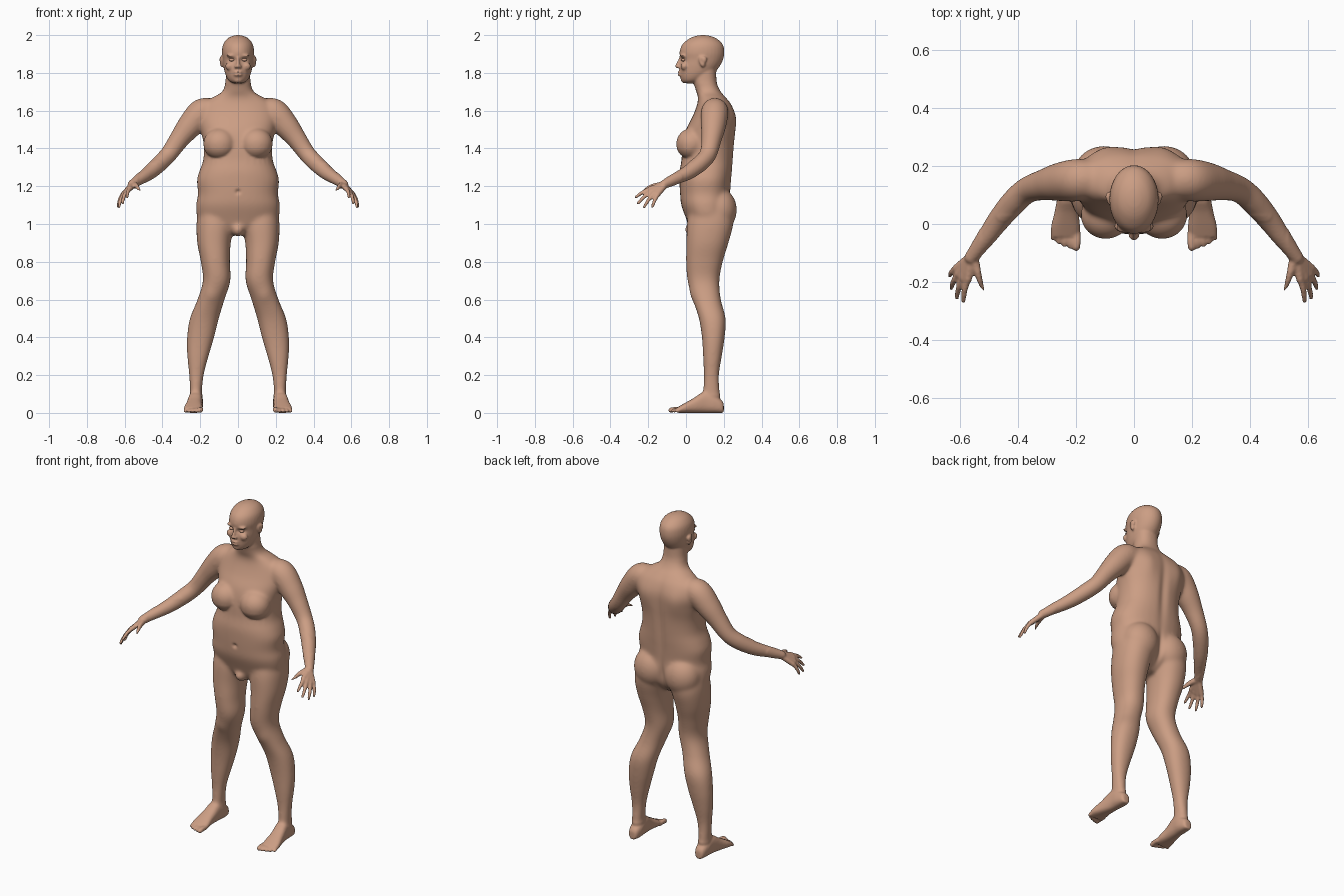
import bpy
import bmesh
import math
from mathutils import Vector, Matrix

old_cube = bpy.data.objects.get("Cube")
if old_cube:
    bpy.data.objects.remove(old_cube, do_unlink=True)

skin = bpy.data.materials.new("skin")
skin.use_nodes = True
SKIN_COLOUR = (0.60, 0.34, 0.23, 1)
skin.diffuse_color = SKIN_COLOUR
skin.node_tree.nodes["Principled BSDF"].inputs["Base Color"].default_value = SKIN_COLOUR

body_bm = bmesh.new()


def spline(rows, steps=6):
    """Pass a smooth curve through rows of numbers."""
    result = []
    for i in range(len(rows) - 1):
        before = rows[max(i - 1, 0)]
        start, end = rows[i], rows[i + 1]
        after = rows[min(i + 2, len(rows) - 1)]
        for step in range(steps):
            t = step / steps
            result.append([
                b + t * ((c - a) / 2 + t * (a - 2.5 * b + 2 * c - d / 2
                                            + t * (1.5 * (b - c) + (d - a) / 2)))
                for a, b, c, d in zip(before, start, end, after)])
    result.append(list(rows[-1]))
    return result


def loft(rings, power=2.0, sides=32):
    """Skin a closed shape over rings of (centre, half axis, half axis)."""
    loops = []
    for centre, u, v in rings:
        loop = []
        for i in range(sides):
            angle = math.tau * i / sides
            c, s = math.cos(angle), math.sin(angle)
            c = math.copysign(abs(c) ** (2 / power), c)
            s = math.copysign(abs(s) ** (2 / power), s)
            loop.append(body_bm.verts.new(centre + u * c + v * s))
        loops.append(loop)
    for low, high in zip(loops, loops[1:]):
        for i in range(sides):
            j = (i + 1) % sides
            body_bm.faces.new((low[i], low[j], high[j], high[i]))
    body_bm.faces.new(loops[0][::-1])
    body_bm.faces.new(loops[-1])


def upright(rows, power=2.0):
    """Loft level rings from rows of (z, centre x, half width, front y, back y)."""
    loft([(Vector((x, (front + back) / 2, z)), Vector((width, 0, 0)),
           Vector((0, (back - front) / 2, 0)))
          for z, x, width, front, back in spline(rows)], power)


def tube(rows):
    """Loft round rings along a path of (x, y, z, radius), with round ends."""
    path = spline(rows)
    points = [Vector(row[:3]) for row in path]
    rings = []
    for i, row in enumerate(path):
        along = points[min(i + 1, len(path) - 1)] - points[max(i - 1, 0)]
        turn = along.to_track_quat("Z", "Y")
        rings.append((points[i], turn @ Vector((row[3], 0, 0)),
                      turn @ Vector((0, row[3], 0))))
    loft(rings, sides=16)
    for row in (rows[0], rows[-1]):
        ball(row[:3], [row[3]] * 3)


def ball(centre, radii, tilt=0.0):
    matrix = (Matrix.Translation(centre) @ Matrix.Rotation(tilt, 4, "X")
              @ Matrix.Diagonal((*radii, 1)))
    bmesh.ops.create_uvsphere(body_bm, u_segments=24, v_segments=16,
                              radius=1, matrix=matrix)


# Leg
upright([(.10, .223, .031, .09, .18), (.2, .22, .039, .094, .175),
         (.3, .212, .057, .09, .19), (.4, .198, .072, .084, .205),
         (.5, .178, .077, .068, .21), (.6, .143, .072, .036, .185),
         (.7, .113, .073, .008, .177), (.8, .12, .077, 0, .195),
         (.9, .127, .089, .002, .225), (1, .12, .1, .005, .25),
         (1.08, .11, .1, .02, .24)], 2.2)
ball((.222, .135, .09), (.034, .047, .05))

# Foot and toes
foot = spline([(.2, .222, .015, .045), (.19, .222, .028, .065),
               (.15, .222, .037, .095), (.1, .225, .038, .115),
               (.04, .232, .042, .078), (-.01, .236, .05, .05),
               (-.045, .237, .048, .03)])
loft([(Vector((x, y, top / 2)), Vector((width, 0, 0)), Vector((0, 0, top / 2)))
      for y, x, width, top in foot], 2.5)
for i in range(5):
    x, tip = .197 + i * .02, -.08 + i * i * .002
    r = .014 if i == 0 else .0095
    tube([(x, -.03, .017, r), (x, tip + .02, .018, r), (x + .002, tip, r, r)])

# Arm
tube([(.13, .155, 1.60, .06), (.19, .152, 1.592, .074), (.255, .145, 1.52, .068),
      (.31, .135, 1.45, .055), (.365, .118, 1.372, .047),
      (.41, .08, 1.325, .046), (.465, .015, 1.275, .041),
      (.515, -.055, 1.24, .033), (.56, -.115, 1.21, .024)])

# Hand: palm bones and fingers
fingers = [((.572, -.19, 1.187), (.587, -.266, 1.142)),
           ((.59, -.186, 1.172), (.61, -.254, 1.11)),
           ((.604, -.172, 1.16), (.63, -.222, 1.09)),
           ((.612, -.152, 1.153), (.635, -.178, 1.092))]
for knuckle, tip in fingers:
    bend = Vector(knuckle).lerp(Vector(tip), .5) + Vector((.004, 0, .004))
    tube([(.558, -.11, 1.208, .017), (*knuckle, .014)])
    tube([(*knuckle, .012), (*bend, .0105), (*tip, .008)])
tube([(.555, -.115, 1.208, .018), (.535, -.175, 1.2, .014), (.518, -.228, 1.178, .009)])

# Breast and buttock
ball((.097, .03, 1.425), (.088, .083, .083))
ball((.102, .175, 1.075), (.107, .095, .115))

# Ear, brow, cheek and nostril
ball((.086, .085, 1.86), (.011, .016, .031), .25)
ball((.089, .093, 1.87), (.01, .018, .019), .25)
ball((.034, -.015, 1.891), (.028, .017, .008))
ball((.042, -.008, 1.835), (.026, .02, .022))
ball((.012, -.04, 1.832), (.008, .011, .007))

# Copy the side parts across
copy = bmesh.ops.duplicate(body_bm, geom=body_bm.verts[:] + body_bm.edges[:] + body_bm.faces[:])
for item in copy["geom"]:
    if isinstance(item, bmesh.types.BMVert):
        item.co.x *= -1

# Torso and neck
upright([(.94, 0, .05, .05, .15), (.98, 0, .15, .02, .2),
         (1.03, 0, .212, 0, .23), (1.1, 0, .222, -.025, .235),
         (1.16, 0, .212, -.032, .235), (1.23, 0, .218, -.035, .24),
         (1.28, 0, .205, -.034, .245), (1.34, 0, .184, -.024, .25),
         (1.42, 0, .182, -.018, .256), (1.5, 0, .198, 0, .262),
         (1.57, 0, .21, .035, .262), (1.63, 0, .19, .058, .242),
         (1.67, 0, .135, .064, .212), (1.7, 0, .085, .054, .185),
         (1.75, 0, .067, .04, .163), (1.82, 0, .064, .03, .16)], 2.3)
ball((0, .04, .97), (.035, .048, .037))

# Head
upright([(1.745, 0, .025, -.01, .05), (1.76, 0, .049, -.024, .09),
         (1.79, 0, .066, -.033, .14), (1.83, 0, .076, -.034, .175),
         (1.87, 0, .081, -.03, .196), (1.91, 0, .085, -.034, .203),
         (1.95, 0, .079, -.02, .195), (1.98, 0, .058, .015, .165),
         (1.995, 0, .03, .05, .13), (2, 0, .006, .08, .1)])

# Nose, lips and chin
tube([(0, -.028, 1.882, .008), (0, -.04, 1.855, .0085), (0, -.047, 1.836, .011)])
for z in (1.79, 1.803):
    ball((0, -.029, z), (.024, .016, .0075))
ball((0, -.012, 1.763), (.024, .016, .016))

# Fuse all parts into one skin
bmesh.ops.recalc_face_normals(body_bm, faces=body_bm.faces)
mesh = bpy.data.meshes.new("body")
body_bm.to_mesh(mesh)
body_bm.free()
body = bpy.data.objects.new("body", mesh)
bpy.context.collection.objects.link(body)
remesh = body.modifiers.new("fuse", "REMESH")
remesh.mode = "VOXEL"
remesh.voxel_size = .0055
fused = bpy.data.meshes.new_from_object(
    body.evaluated_get(bpy.context.evaluated_depsgraph_get()))
body.modifiers.clear()
body.data = fused
fused.name = "body"

# Soften the joints, keeping face, hands, feet and breast folds crisp
bm = bmesh.new()
bm.from_mesh(fused)


def is_soft(p):
    fold = p.y < .03 and 1.32 < p.z < 1.4
    return .1 < p.z < 1.74 and abs(p.x) < .53 and not fold


def soften(verts, times):
    for _ in range(times):
        bmesh.ops.smooth_vert(bm, verts=verts, factor=.5,
                              use_axis_x=True, use_axis_y=True, use_axis_z=True)


soften([v for v in bm.verts if is_soft(v.co)], 25)
soften(bm.verts[:], 3)

# Sculpt dents and bumps: centre, radii, height along the surface
bm.normal_update()
dents = [((.034, -.03, 1.869), (.021, .03, .011), -.009),   # eye socket
         ((0, -.04, 1.797), (.022, .03, .004), -.004),      # mouth
         ((.091, .08, 1.862), (.02, .008, .016), -.004),    # ear hollow
         ((0, -.035, 1.17), (.013, .03, .012), -.01),       # navel
         ((0, .25, 1.4), (.025, .06, .2), -.01),            # spine
         ((0, .24, 1.05), (.016, .07, .08), -.014),         # cleft
         ((.1, .26, 1.54), (.05, .06, .08), .01),           # shoulder blade
         ((.14, .03, .62), (.035, .03, .04), .005)]         # knee
for v in bm.verts:
    place = Vector((abs(v.co.x), v.co.y, v.co.z))
    shift = 0
    for centre, radii, height in dents:
        near = sum(((p - c) / r) ** 2 for p, c, r in zip(place, centre, radii))
        if near < 6:
            shift += height * math.exp(-near)
    v.co += v.normal * shift
bm.to_mesh(fused)
bm.free()
fused.materials.clear()
fused.materials.append(skin)

# Eyes
for side, name in ((1, "left_eye"), (-1, "right_eye")):
    bpy.ops.mesh.primitive_uv_sphere_add(segments=24, ring_count=16, radius=1,
                                         location=(side * .034, -.014, 1.869))
    eye = bpy.context.object
    eye.name = name
    eye.scale = (.015, .012, .008)
    eye.data.materials.append(skin)
    eye.data.shade_smooth()

fused.shade_smooth()
